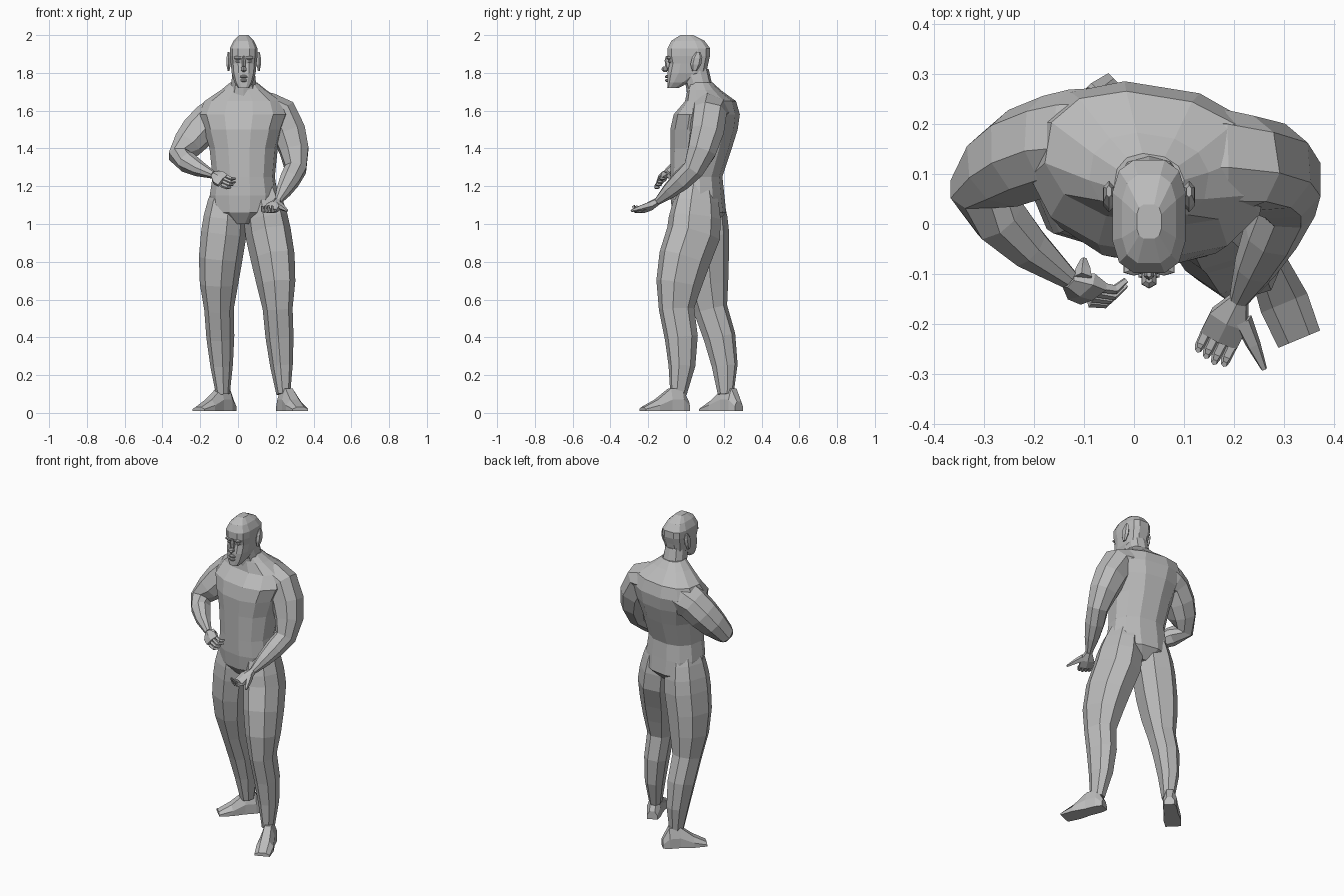
import bpy, bmesh
from math import sin, cos, pi, copysign
from mathutils import Vector, Matrix

if "Cube" in bpy.data.objects:
    bpy.data.objects.remove(bpy.data.objects["Cube"])

UP = Vector((0, 0, 1))
CENTRE_X = .03

grey = bpy.data.materials.new("clay grey")
grey.use_nodes = True
shade = (.5, .5, .5, 1)
grey.diffuse_color = shade
grey.node_tree.nodes["Principled BSDF"].inputs["Base Color"].default_value = shade


def skin(name, rings):
    """Bridge point rings into a closed flat-shaded mesh."""
    bm = bmesh.new()
    loops = [[bm.verts.new(point) for point in ring] for ring in rings]
    for lower, upper in zip(loops, loops[1:]):
        for i in range(len(lower)):
            bm.faces.new((lower[i - 1], lower[i], upper[i], upper[i - 1]))
    bm.faces.new(loops[0])
    bm.faces.new(loops[-1])
    bmesh.ops.recalc_face_normals(bm, faces=bm.faces)
    mesh = bpy.data.meshes.new(name)
    bm.to_mesh(mesh)
    bm.free()
    mesh.materials.append(grey)
    obj = bpy.data.objects.new(name, mesh)
    bpy.context.collection.objects.link(obj)


def oval(centre, u, v, sides, power=.85):
    """Oval ring with half axes u and v; a lower power squares it."""
    ring = []
    for i in range(sides):
        angle = 2 * pi * (i + .5) / sides
        c, s = cos(angle), sin(angle)
        ring.append(centre + u * copysign(abs(c) ** power, c)
                    + v * copysign(abs(s) ** power, s))
    return ring


def stack(name, levels, sides, yaw=0, power=.85):
    """Horizontal rings from (height, front, back, half width)."""
    turn = Matrix.Rotation(yaw, 3, 'Z')
    rings = []
    for z, front, back, width in levels:
        centre = Vector((CENTRE_X, (front + back) / 2, z))
        across = turn @ Vector((width, 0, 0))
        along = turn @ Vector((0, (back - front) / 2, 0))
        rings.append(oval(centre, across, along, sides, power))
    skin(name, rings)


def tube(name, path, widths, heights, ref, sides):
    """Rings set square to a path."""
    rings = []
    for i, point in enumerate(path):
        ahead = path[min(i + 1, len(path) - 1)] - path[max(i - 1, 0)]
        u = ahead.cross(ref).normalized()
        v = u.cross(ahead).normalized()
        rings.append(oval(point, u * widths[i], v * heights[i], sides))
    skin(name, rings)


def limb(name, joints, radii, sags, ref, depth):
    """Chain of bones with a muscle swelling on each; sag bows the bone."""
    joints = [Vector(joint) for joint in joints]
    path, widths = [joints[0]], [radii[0]]
    for bone, sag in enumerate(sags):
        for step in (1, 2, 3):
            f = step / 3
            swell = sin(pi * f)
            path.append(joints[bone].lerp(joints[bone + 1], f) + Vector(sag) * swell)
            widths.append(radii[bone] * (1 - f) + radii[bone + 1] * f + .01 * swell)
    tube(name, path, widths, [w * depth for w in widths], Vector(ref), 8)


def foot(name, heel, toe):
    """Wedge foot along the ground: (share of length, half width, height)."""
    heel, toe = Vector((*heel, .01)), Vector((*toe, .01))
    side = (toe - heel).normalized().cross(UP)
    rings = []
    for share, width, top in ((0, .03, .05), (.15, .04, .12), (.4, .04, .12),
                              (.7, .05, .06), (1, .045, .02)):
        centre = heel.lerp(toe, share)
        outline = ((-1, 0), (1, 0), (1, .5), (.5, 1), (-.5, 1), (-1, .5))
        rings.append([centre + side * width * x + UP * top * z for x, z in outline])
    skin(name, rings)


def hand(side, wrist, palm, across, curl, thumb):
    """Palm, four curled fingers and a thumb."""
    wrist, palm, across, curl, thumb = map(Vector, (wrist, palm, across, curl, thumb))
    ahead = (palm - wrist).normalized()
    normal = across.cross(ahead)
    tube(side + "_palm", [wrist, wrist.lerp(palm, .5), palm], (.02, .045, .045),
         (.02, .025, .015), normal, 6)
    for i, name in enumerate(("index", "middle", "ring", "little")):
        base = palm + across * (.03 - .02 * i)
        reach = .035 - .004 * abs(i - 1)
        knuckle = base + ahead * reach + curl * .015
        tip = knuckle + curl * reach
        sizes = (.011, .01, .006)
        tube(f"{side}_{name}_finger", [base, knuckle, tip], sizes, sizes, across, 5)
    root = wrist.lerp(palm, .4) + across * .025
    sizes = (.02, .015, .006)
    tube(side + "_thumb", [root, root.lerp(thumb, .5), thumb], sizes, sizes, normal, 5)


def lump(name, x, y, z, width, depth, height, lean=0):
    """Faceted facial part, thickest in the middle."""
    rings = []
    for level in (-1, -.3, .4, 1):
        size = 1 - .6 * level * level
        centre = Vector((CENTRE_X + x, y + lean * level, z + height * level))
        rings.append(oval(centre, Vector((width * size, 0, 0)),
                          Vector((0, depth * size, 0)), 6))
    skin(name, rings)


# Torso, neck and head
stack("torso", ((1, -.02, .15, .06), (1.06, -.07, .21, .17), (1.15, -.08, .2, .18),
                (1.25, -.08, .19, .165), (1.4, -.08, .24, .18), (1.5, -.08, .27, .21),
                (1.58, -.06, .28, .24), (1.65, 0, .26, .21), (1.71, .01, .18, .12),
                (1.75, .02, .14, .07)), 12, -.16)
stack("neck", ((1.65, .01, .17, .09), (1.73, 0, .14, .07), (1.82, -.03, .12, .06)), 10)
stack("head", ((1.72, -.1, -.04, .03), (1.75, -.1, .02, .05), (1.8, -.1, .11, .065),
               (1.85, -.09, .12, .07), (1.89, -.1, .13, .075), (1.93, -.1, .13, .075),
               (1.97, -.08, .1, .055), (2, -.03, .04, .025)), 12, 0, .65)

# Legs and feet
thin_to_ankle = (.075, .115, .075, .035)
straight = (0, 0, 0)
calf_back = (0, .025, 0)
limb("left_leg", ((.12, .06, 1.2), (.16, .04, .95), (.21, -.05, .55), (.24, -.04, .1)),
     thin_to_ankle, (straight, (.01, -.02, 0), calf_back), (.3, -1, 0), 1.25)
limb("right_leg", ((-.05, .08, 1.2), (-.075, .09, .95), (-.1, .13, .55), (-.08, .21, .1)),
     thin_to_ankle, (straight, (-.01, -.01, 0), calf_back), (-.3, -1, 0), 1.2)
foot("left_foot", (.23, .01), (.33, -.23))
foot("right_foot", (-.03, .28), (-.21, .1))

# Arms and hands
thin_to_wrist = (.1, .095, .06, .02)
arm_ref = (0, -1, .4)
left_wrist, right_wrist = (.21, -.15, 1.12), (-.13, -.11, 1.26)
limb("left_arm", ((.1, .12, 1.59), (.22, .12, 1.58), (.305, .04, 1.29), left_wrist),
     thin_to_wrist, (straight, (.025, .02, 0), straight), arm_ref, 1)
limb("right_arm", ((-.06, .16, 1.58), (-.16, .16, 1.54), (-.31, .07, 1.36), right_wrist),
     thin_to_wrist, (straight, (-.01, .01, 0), (-.02, 0, 0)), arm_ref, 1)
hand("left", left_wrist, (.17, -.23, 1.07), (.9, -.4, 0), (-.1, -.3, .9), (.26, -.29, 1.07))
hand("right", right_wrist, (-.08, -.14, 1.23), (.3, .5, .8), (.7, .6, 0), (-.1, -.07, 1.24))

# Facial features
lump("nose_bridge", 0, -.095, 1.85, .012, .018, .04, -.004)
lump("nose_tip", 0, -.11, 1.82, .018, .02, .015)
lump("upper_lip", 0, -.1, 1.78, .025, .012, .008)
lump("lower_lip", 0, -.1, 1.76, .022, .012, .008)
for sign, side in ((1, "left"), (-1, "right")):
    lump(side + "_brow", sign * .03, -.09, 1.88, .025, .014, .01)
    lump(side + "_eye", sign * .03, -.085, 1.86, .015, .01, .008)
    lump(side + "_ear", sign * .08, .055, 1.86, .014, .03, .05, .01)
